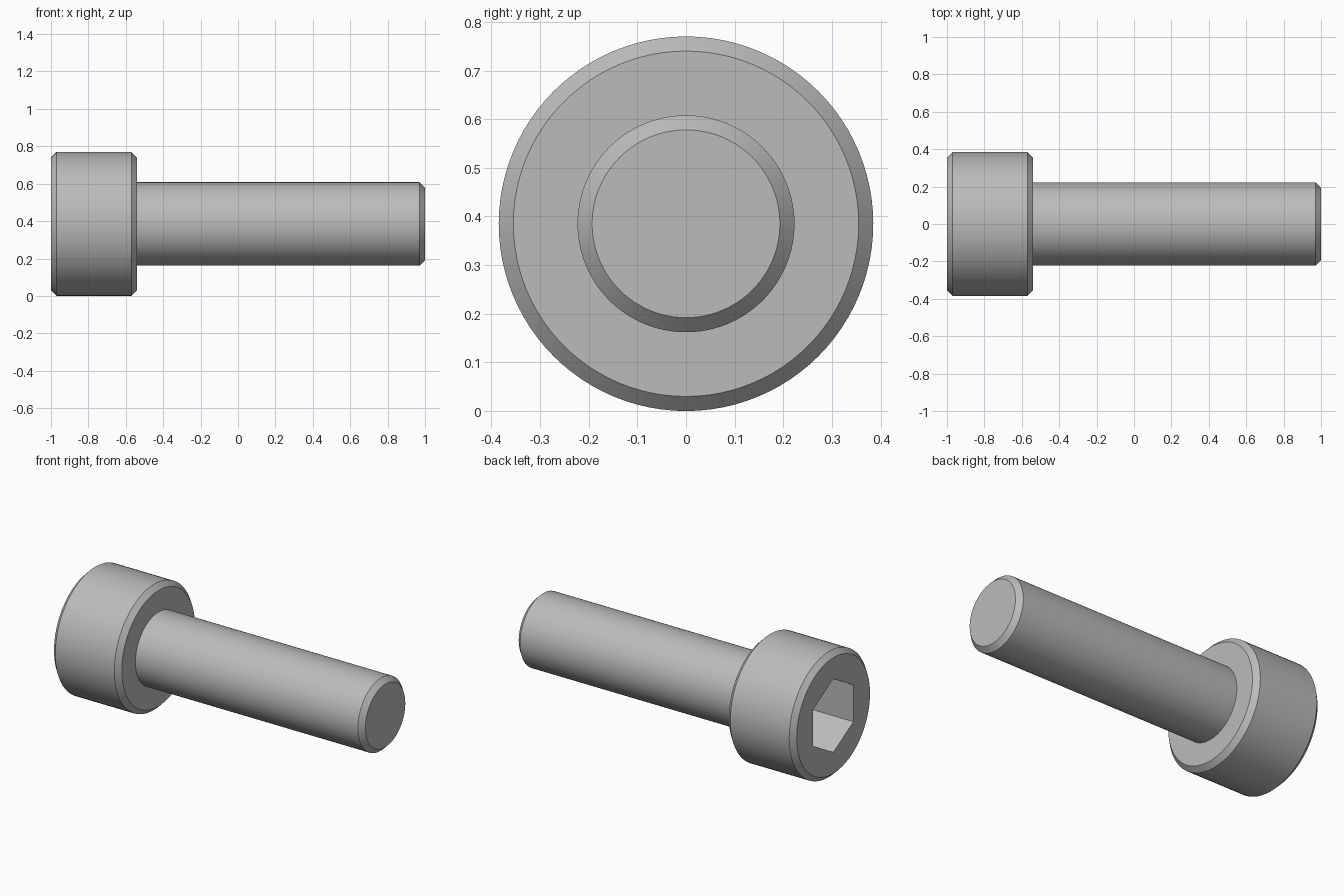
import bpy
import bmesh
from math import cos, sin, tau, radians, sqrt

if "Cube" in bpy.data.objects:
    bpy.data.objects.remove(bpy.data.objects["Cube"], do_unlink=True)

HEAD_R, SHANK_R, CHAMFER = 0.385, 0.223, 0.03
HEAD_BACK, HEAD_FRONT, TIP = -1.0, -0.54, 1.0
SOCKET_R = 0.195 * 2 / sqrt(3)
SOCKET_DEPTH = 0.3
SEGMENTS = 96

steel = bpy.data.materials.new("steel grey")
steel.use_nodes = True
GREY = (0.5, 0.5, 0.5, 1)
steel.diffuse_color = GREY
steel.node_tree.nodes["Principled BSDF"].inputs["Base Color"].default_value = GREY


def ring(bm, x, r, sides):
    """Closed polygon around the long axis, one corner pointing up."""
    return [bm.verts.new((x, r * sin(tau * i / sides), HEAD_R + r * cos(tau * i / sides)))
            for i in range(sides)]


def skin(bm, a, b):
    n = len(a)
    for i in range(n):
        j = (i + 1) % n
        bm.faces.new((a[i], a[j], b[j], b[i]))


def lathe(bm, profile):
    rings = [ring(bm, x, r, SEGMENTS) for x, r in profile]
    for a, b in zip(rings, rings[1:]):
        skin(bm, a, b)
    return rings


def finish(bm, name):
    bmesh.ops.recalc_face_normals(bm, faces=bm.faces)
    mesh = bpy.data.meshes.new(name)
    bm.to_mesh(mesh)
    bm.free()
    mesh.materials.append(steel)
    obj = bpy.data.objects.new(name, mesh)
    bpy.context.collection.objects.link(obj)
    bpy.ops.object.select_all(action="DESELECT")
    obj.select_set(True)
    bpy.context.view_layer.objects.active = obj
    bpy.ops.object.shade_smooth_by_angle(angle=radians(25))


# Chamfered head with a hexagonal socket
bm = bmesh.new()
head = lathe(bm, [
    (HEAD_BACK, HEAD_R - CHAMFER),
    (HEAD_BACK + CHAMFER, HEAD_R),
    (HEAD_FRONT - CHAMFER, HEAD_R),
    (HEAD_FRONT, HEAD_R - CHAMFER),
    (HEAD_FRONT, SHANK_R),
])
mouth = ring(bm, HEAD_BACK, SOCKET_R, 6)
floor = ring(bm, HEAD_BACK + SOCKET_DEPTH, SOCKET_R, 6)
skin(bm, mouth, floor)
bm.faces.new(floor)
# End face: each socket side fans out to its share of the rim
rim, share = head[0], SEGMENTS // 6
for k in range(6):
    arc = [rim[(k * share + i) % SEGMENTS] for i in range(share + 1)]
    bm.faces.new(arc + [mouth[(k + 1) % 6], mouth[k]])
finish(bm, "screw_head")

# Plain shank with a chamfered tip
bm = bmesh.new()
shank = lathe(bm, [
    (HEAD_FRONT, SHANK_R),
    (TIP - CHAMFER, SHANK_R),
    (TIP, SHANK_R - CHAMFER),
])
bm.faces.new(shank[-1])
finish(bm, "screw_shank")
